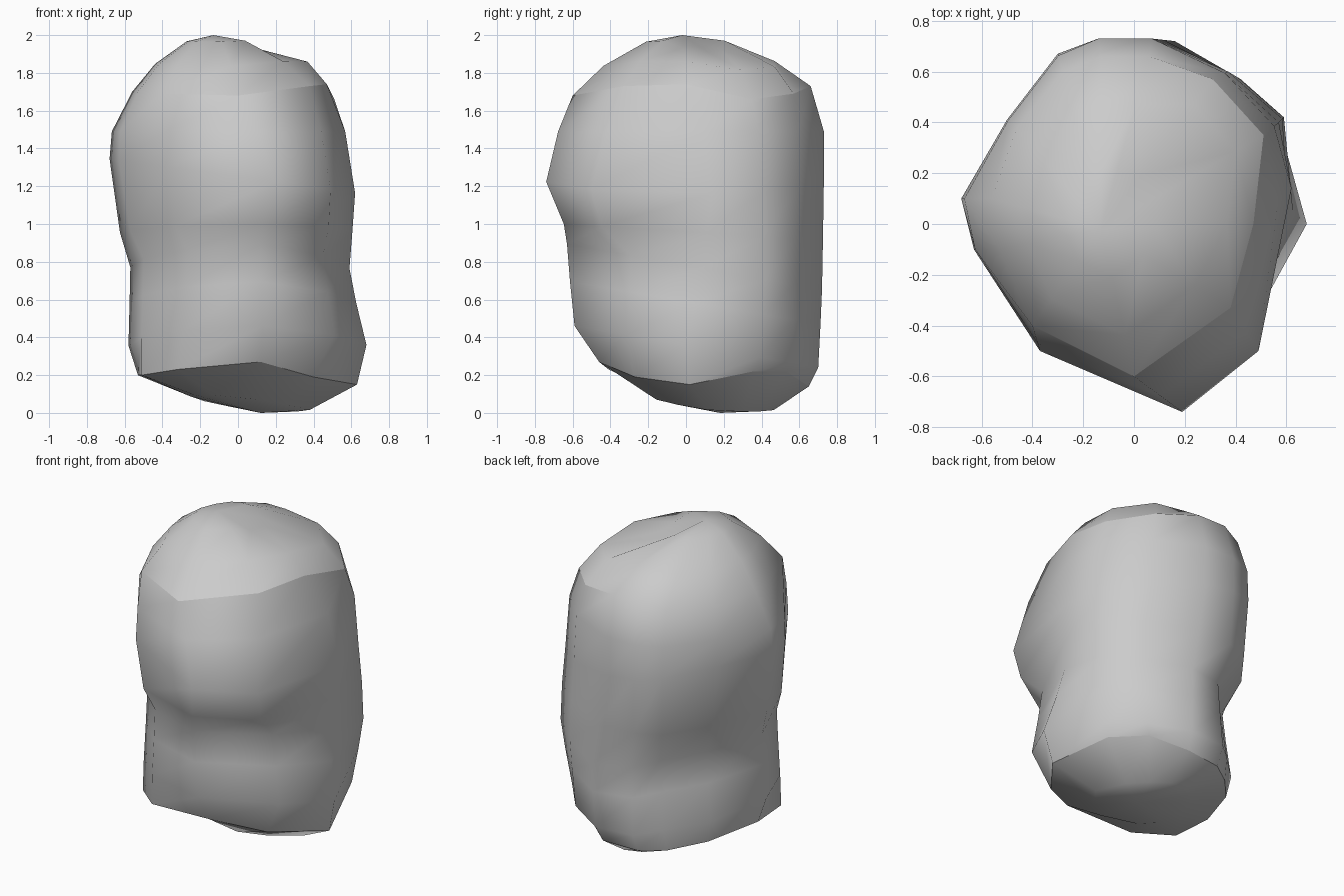
import bpy, bmesh
from mathutils import Vector

if "Cube" in bpy.data.objects:
    bpy.data.objects.remove(bpy.data.objects["Cube"])

# Key cross-sections, counter-clockwise starting from the right side
RIM = [(.63, .02), (.50, .36), (.33, .53), (.13, .65), (-.10, .63), (-.24, .53),
       (-.40, .35), (-.53, .03), (-.51, -.23), (-.32, -.41), (.12, -.46), (.40, -.27)]
BASE = [(.68, 0), (.53, .39), (.38, .57), (.15, .70), (-.10, .68), (-.23, .56),
        (-.43, .36), (-.58, .02), (-.51, -.22), (-.29, -.45), (.13, -.59), (.51, -.31)]
WAIST = [(.59, .08), (.59, .42), (.42, .57), (.16, .72), (-.08, .66), (-.19, .53),
         (-.38, .34), (-.57, .05), (-.50, -.20), (-.27, -.45), (.12, -.63), (.45, -.29)]
SHOULDER = [(.62, .14), (.57, .40), (.37, .60), (.07, .73), (-.14, .73), (-.30, .67),
            (-.50, .41), (-.68, .10), (-.63, -.10), (-.37, -.50), (.19, -.74), (.49, -.50)]
CROWN = [(.47, 0), (.51, .35), (.31, .57), (.06, .66), (-.13, .66), (-.28, .60),
         (-.46, .38), (-.56, .10), (-.53, -.10), (-.40, -.40), (0, -.60), (.38, -.33)]

# Per-side heights and blends
RIM_Z = [.15, .22, .22, .14, .13, .13, .16, .20, .20, .23, .27, .19]
CROWN_Z = [1.74, 1.66, 1.69, 1.73, 1.73, 1.70, 1.68, 1.70, 1.70, 1.69, 1.68, 1.73]
UPPER_T = [.35, .3, .2, 0, 0, .1, .1, .1, .05, .3, .45, .45]
UNDER_T = [.5, .3, .3, .5, .8, .85, .8, .5, .55, .6, .15, .75]


def ring(a, b, t, z, tx=0.0, ty=0.0):
    """Blend two sections (t: one value or one per side); z tilts with x and y."""
    ts = t if isinstance(t, list) else [t] * len(a)
    out = []
    for p, q, k in zip(a, b, ts):
        v = Vector(p).lerp(Vector(q), k)
        out.append(Vector((v.x, v.y, z + tx * v.x + ty * v.y)))
    return out


def lift(sec, heights):
    return [Vector((x, y, z)) for (x, y), z in zip(sec, heights)]


crown = lift(CROWN, CROWN_Z)
peak = Vector((-.13, -.02, 2.0))


def cap(f, h, f_right, h_right):
    """Shrink the crown towards the peak, with its own amounts on the right."""
    out = []
    for i, p in enumerate(crown):
        k, g = (f_right, h_right) if i < 3 else (f, h)
        v = p.lerp(peak, 1 - k)
        out.append(Vector((v.x, v.y, p.z + (peak.z - p.z) * g)))
    return out


# Stack of rings from the underside to the crown
sole = [Vector((.04 + x * .54, .10 + y * .56, .055 - .06 * x - .05 * y)) for x, y in RIM]
rings = [
    sole,
    lift(RIM, RIM_Z),
    ring(BASE, BASE, 0, .36, 0, -.17),
    ring(BASE, WAIST, .6, .59, 0, -.17),
    ring(WAIST, WAIST, 0, .78, 0, -.18),
    ring(WAIST, SHOULDER, UNDER_T, .96, 0, -.06),
    ring(SHOULDER, SHOULDER, 0, 1.25, -.14),
    ring(SHOULDER, CROWN, UPPER_T, 1.49),
    crown, cap(.72, .49, .83, .46), cap(.33, .89, .36, .74),
]
SHARP_LOW, SHARP_HIGH = 1, 8

# Loft the boulder
bm = bmesh.new()
rows = [[bm.verts.new(p) for p in r] for r in rings]
n = len(BASE)
for lo, hi in zip(rows, rows[1:]):
    for i in range(n):
        j = (i + 1) % n
        bm.faces.new((lo[i], lo[j], hi[j], hi[i]))
bottom = bm.verts.new((.12, .18, 0))
top = bm.verts.new(peak)
for i in range(n):
    j = (i + 1) % n
    bm.faces.new((bottom, rows[0][j], rows[0][i]))
    bm.faces.new((top, rows[-1][i], rows[-1][j]))

# Hard edges round the underside and along the front and right of the crown
for i in range(n):
    j = (i + 1) % n
    bm.edges.get((rows[SHARP_LOW][i], rows[SHARP_LOW][j])).smooth = False
    if i >= 9 or i < 3:
        bm.edges.get((rows[SHARP_HIGH][i], rows[SHARP_HIGH][j])).smooth = False
for f in bm.faces:
    f.smooth = True
bmesh.ops.recalc_face_normals(bm, faces=bm.faces)

mesh = bpy.data.meshes.new("boulder")
bm.to_mesh(mesh)
bm.free()
boulder = bpy.data.objects.new("boulder", mesh)
bpy.context.collection.objects.link(boulder)
